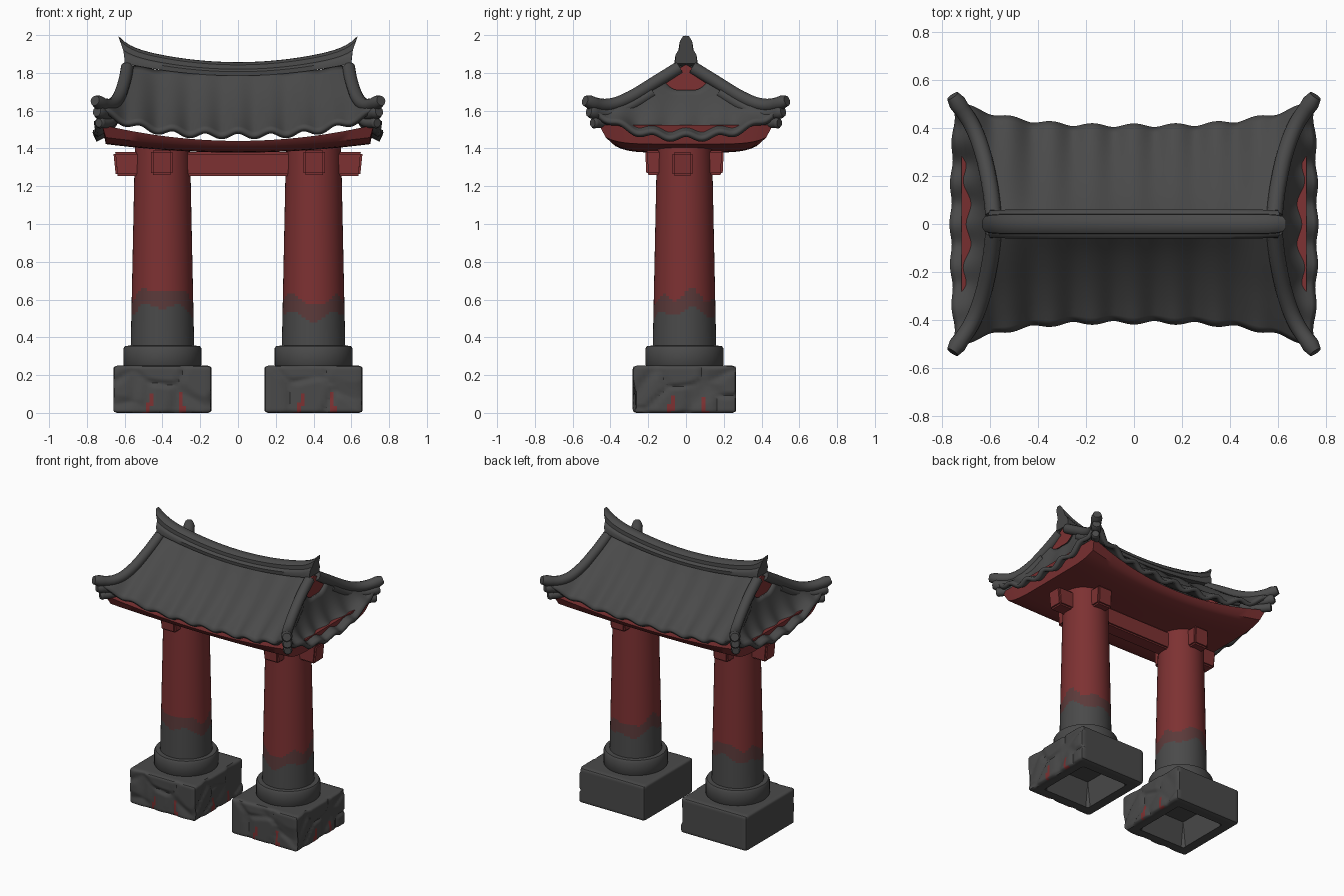
import bpy, bmesh, math, random
from mathutils import Vector

if "Cube" in bpy.data.objects:
    bpy.data.objects.remove(bpy.data.objects["Cube"])
random.seed(4)

def material(name, rgb):
    m = bpy.data.materials.new(name)
    m.diffuse_color = (*rgb, 1)
    m.use_nodes = True
    m.node_tree.nodes["Principled BSDF"].inputs["Base Color"].default_value = m.diffuse_color
    return m

GRAY = material("charcoal gray", (0.068, 0.068, 0.068))
RED = material("dark red", (0.205, 0.031, 0.032))
BROWN = material("worn red brown", (0.105, 0.042, 0.042))

def finish(name, bm, mats, angle=40, rule=None, recalc=True):
    if recalc:
        bmesh.ops.recalc_face_normals(bm, faces=bm.faces)
    if rule:
        for f in bm.faces:
            f.material_index = rule(f.calc_center_median())
    me = bpy.data.meshes.new(name)
    bm.to_mesh(me)
    bm.free()
    ob = bpy.data.objects.new(name, me)
    bpy.context.collection.objects.link(ob)
    for m in mats:
        me.materials.append(m)
    bpy.ops.object.select_all(action='DESELECT')
    ob.select_set(True)
    bpy.context.view_layer.objects.active = ob
    bpy.ops.object.shade_smooth_by_angle(angle=math.radians(angle))
    return ob

def loft(name, rings, mats, angle=40, rule=None, caps=True):
    bm = bmesh.new()
    vs = [[bm.verts.new(p) for p in r] for r in rings]
    n = len(rings[0])
    for a, b in zip(vs, vs[1:]):
        for i in range(n):
            j = (i + 1) % n
            bm.faces.new((a[i], a[j], b[j], b[i]))
    if caps:
        bm.faces.new(vs[0])
        bm.faces.new(vs[-1])
    return finish(name, bm, mats, angle, rule)

def sheet(name, fn, nu, nv, thick):
    bm = bmesh.new()
    g = [[bm.verts.new(fn(2 * i / nu - 1, j / nv)) for i in range(nu + 1)] for j in range(nv + 1)]
    for j in range(nv):
        for i in range(nu):
            bm.faces.new((g[j][i], g[j][i + 1], g[j + 1][i + 1], g[j + 1][i]))
    ob = finish(name, bm, [GRAY], 50)
    s = ob.modifiers.new("thickness", 'SOLIDIFY')
    s.thickness, s.offset = thick, 0
    return ob

def revolve(name, cx, cy, profile, mats, seg=40, rule=None):
    rings = [[(cx + r * math.cos(math.tau * i / seg), cy + r * math.sin(math.tau * i / seg), z)
              for i in range(seg)] for r, z in profile]
    return loft(name, rings, mats, 40, rule)

def tapered_beam(name, c, h, axis, taper):
    # box whose underside is slightly shorter along its axis
    bm = bmesh.new()
    bmesh.ops.create_cube(bm, size=2)
    for v in bm.verts:
        k = 1 - taper if v.co.z < 0 else 1
        v.co = Vector([c[i] + v.co[i] * h[i] * (k if i == axis else 1) for i in range(3)])
    bmesh.ops.bevel(bm, geom=bm.edges[:], offset=0.01, segments=2, affect='EDGES')
    return finish(name, bm, [RED])

CY = -0.008

# Carved stone footings: rounded, hollow underneath, cracks on front and right
def footing(name, cx):
    h, r = Vector((0.26, 0.274, 0.125)), 0.018
    seeds = [Vector((random.uniform(-.28, .28), random.uniform(-.28, .28), random.uniform(-.13, .13)))
             for _ in range(34)]
    bm = bmesh.new()
    bmesh.ops.create_cube(bm, size=2)
    bmesh.ops.subdivide_edges(bm, edges=bm.edges[:], cuts=26, use_grid_fill=True)
    for v in bm.verts:
        o = v.co.copy()
        p = Vector([o[i] * h[i] for i in range(3)])
        q = Vector([max(-h[i] + r, min(h[i] - r, p[i])) for i in range(3)])
        if (p - q).length > 1e-6:
            p = q + (p - q).normalized() * r
        d = sorted((p - s).length for s in seeds)
        dent = 0.013 * max(0, 1 - (d[1] - d[0]) / 0.035)
        if o.y < -0.999:
            p.y += dent
        elif o.x > 0.999:
            p.x -= dent
        if o.z < -0.999 and max(abs(p.x), abs(p.y)) < 0.18:
            p.z = 0.05
        v.co = p + Vector((cx, CY, h.z))

    def paint(c):
        front = c.y < CY - 0.255
        side = c.x > cx + 0.24
        t = c.x - cx if front else c.y - CY
        w = 0.018 * (1 - c.z / 0.13)
        hit = abs(t + 0.08 - 0.25 * c.z) < w or abs(t - 0.11 + 0.15 * c.z) < w * 0.8
        return 1 if (front or side) and hit else 0
    finish(name, bm, [GRAY, RED], 35, paint)

# Pillars with worn paint, plinths and bracket beams
for side, cx in (("left", -0.4), ("right", 0.4)):
    footing(side + "_footing", cx)
    revolve(side + "_plinth", cx, CY, [(0.2, 0.245), (0.207, 0.255), (0.207, 0.34), (0.198, 0.355), (0.16, 0.356)], [GRAY])

    def worn(c, cx=cx):
        a = math.atan2(c.y - CY, c.x - cx)
        low = 0.535 + 0.022 * math.sin(2 * a + 3.5 * cx) + 0.018 * math.sin(5 * a) - 0.03 * cx
        if c.z < low:
            return 0
        return 2 if c.z < low + 0.085 + 0.012 * math.sin(7 * a) else 1
    zs = [0.35] + [0.45 + 0.014 * i for i in range(20)] + [0.9, 1.15, 1.41]
    revolve(side + "_pillar", cx, CY, [(0.168 - 0.022 * (z - 0.35) / 1.05, z) for z in zs],
            [GRAY, RED, BROWN], 48, worn)
    tapered_beam(side + "_bracket_beam", (cx * 1.01, CY, 1.325), (0.057, 0.208, 0.065), 1, 0.03)
tapered_beam("cross_beam", (0, -0.018, 1.317), (0.66, 0.053, 0.063), 0, 0.02)

# Curved red soffit under the roof
def soffit():
    n = 24
    bm = bmesh.new()
    def pt(i, j, top):
        s, t = 2 * i / n - 1, 2 * j / n - 1
        if top:
            return (0.72 * s, (0.39 + 0.07 * s * s) * t, 1.44 + 0.085 * s * s)
        return (0.70 * s, (0.375 + 0.05 * s * s) * t,
                1.378 + 0.045 * s * s + 0.035 * t ** 6)
    for top in (0, 1):
        g = [[bm.verts.new(pt(i, j, top)) for j in range(n + 1)] for i in range(n + 1)]
        rim = [g[i][0] for i in range(n)] + [g[n][j] for j in range(n)] + \
              [g[i][n] for i in range(n, 0, -1)] + [g[0][j] for j in range(n, 0, -1)]
        for i in range(n):
            for j in range(n):
                bm.faces.new((g[i][j], g[i + 1][j], g[i + 1][j + 1], g[i][j + 1]))
        if top:
            for k in range(len(rim)):
                m = (k + 1) % len(rim)
                bm.faces.new((old[k], old[m], rim[m], rim[k]))
        old = rim
    finish("soffit", bm, [RED], 40)
soffit()

# Roof profile tables from ridge (v=0) to eave (v=1)
HX = [.585, .60, .63, .675, .74]
HY = [.02, .15, .29, .41, .50]
HZ = [1.83, 1.75, 1.665, 1.615, 1.60]
MY = [.02, .11, .21, .31, .405]
MZ = [1.80, 1.70, 1.61, 1.535, 1.475]

def at(tab, v):
    # smooth interpolation through the table
    x = max(0, min(1, v)) * 4
    i = min(3, int(x))
    f = x - i
    p = lambda k: tab[k] if 0 <= k <= 4 else (2 * tab[0] - tab[1] if k < 0 else 2 * tab[4] - tab[3])
    a, b, c, d = p(i - 1), p(i), p(i + 1), p(i + 2)
    return b + 0.5 * f * (c - a + f * (2 * a - 5 * b + 4 * c - d + f * (3 * (b - c) + d - a)))

def wave(p):
    return math.cos(math.tau * p / 0.172)

for name, sg in (("front", -1), ("back", 1)):
    def slope(s, v):
        x, k = at(HX, v) * s, abs(s) ** 3
        w = wave(x)
        y = at(MY, v) + (at(HY, v) - at(MY, v)) * k + 0.008 * w * v ** 4
        z = at(MZ, v) + (at(HZ, v) - at(MZ, v)) * k + 0.015 * w * (0.35 + 0.65 * v)
        return (x, sg * y, z)
    sheet(name + "_roof_slope", slope, 110, 14, 0.028)

for name, sg in (("left", -1), ("right", 1)):
    def skirt(s, q):
        v = 0.2 + 0.8 * q
        y = at(HY, v) * s
        sag = (0.065 + 0.075 * q) * (1 - abs(s) ** 2.5)
        w = wave(y)
        return (sg * (at(HX, v) + 0.02 * q * (1 - s * s) + 0.005 * w * q), y,
                at(HZ, v) - sag + 0.014 * w * (0.3 + 0.7 * q))
    sheet(name + "_roof_skirt", skirt, 70, 12, 0.028)
    # red gable triangle
    tri = [(0, 1.845), (0.13, 1.77), (0.13, 1.67), (-0.13, 1.67), (-0.13, 1.77)]
    loft(name + "_gable", [[(sg * x, y, z) for y, z in tri] for x in (0.575, 0.597)], [RED])

# Hip ridges: three stacked bars ending at each upturned corner
def bar(name, pts, radii):
    rings = []
    for i, p in enumerate(pts):
        t = (pts[min(i + 1, len(pts) - 1)] - pts[max(i - 1, 0)]).normalized()
        side = t.cross(Vector((0, 0, 1))).normalized()
        up = side.cross(t)
        rings.append([p + radii[i] * (side * math.cos(a) + up * math.sin(a))
                      for a in [math.tau * k / 12 for k in range(12)]])
    loft(name, rings, [GRAY], 50)

for sx in (-1, 1):
    for sy in (-1, 1):
        for k, (v0, drop, out, lift, r) in enumerate(((0.03, -0.008, 0.035, 0.045, 0.034),
                                                     (0.3, 0.035, 0.015, 0.03, 0.032),
                                                     (0.55, 0.075, -0.005, 0.01, 0.028))):
            n = 18
            pts = []
            for i in range(n + 1):
                v = v0 + (1 - v0) * i / n
                e = max(0, (v - 0.6) / 0.4) ** 2
                pts.append(Vector((sx * (at(HX, v) + out * e * 0.5), sy * (at(HY, v) + out * e),
                                   at(HZ, v) - drop + lift * e)))
            radii = [r] * n + [r * 0.8]
            radii[n - 1] = r * 1.08
            bar(f"hip_ridge_{'left' if sx < 0 else 'right'}_{'front' if sy < 0 else 'back'}_{k + 1}", pts, radii)

# Main ridge with swept-up pointed ends
section = [(-.058, 0), (-.06, .3), (-.05, .44), (-.042, .48), (-.04, .8), (-.022, .98), (0, 1),
           (.022, .98), (.04, .8), (.042, .48), (.05, .44), (.06, .3), (.058, 0)]
rings = []
for i in range(41):
    s = i / 20 - 1
    base = 1.785 + 0.065 * s * s
    high = 0.072 + 0.03 * s * s + 0.045 * abs(s) ** 12
    rings.append([((0.6 + 0.035 * t * t) * s, y * (1 - 0.25 * abs(s) ** 20 * t), base + high * t)
                  for y, t in section])
loft("main_ridge", rings, [GRAY], 45)
